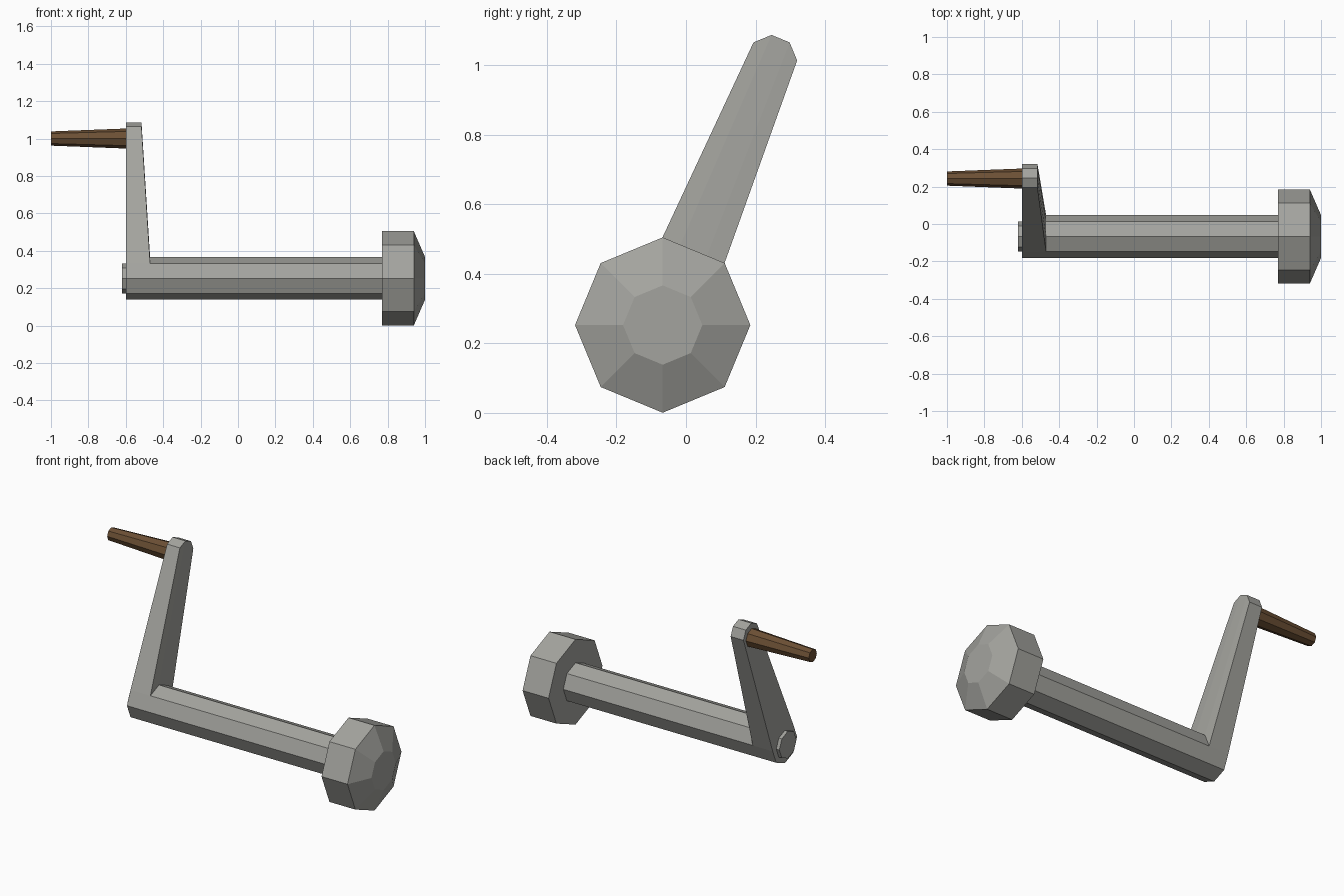
import bpy, bmesh
from math import cos, sin, tau

if "Cube" in bpy.data.objects:
    bpy.data.objects.remove(bpy.data.objects["Cube"])

SHAFT = (-0.067, 0.2525)  # y, z of the shaft axis
TIP = (0.246, 1.013)      # y, z of the arm end
GRIP = (0.243, 1.0)       # y, z of the handle axis
STEEL = ("steel", (0.37, 0.37, 0.345, 1))
WOOD = ("wood", (0.15, 0.08, 0.035, 1))


def ring(bm, x, r, centre):
    """Octagon of vertices around an axis along x."""
    return [bm.verts.new((x, centre[0] + r * cos(tau * i / 8), centre[1] + r * sin(tau * i / 8)))
            for i in range(8)]


def finish(bm, name, material):
    bmesh.ops.recalc_face_normals(bm, faces=bm.faces)
    mesh = bpy.data.meshes.new(name)
    bm.to_mesh(mesh)
    bm.free()
    obj = bpy.data.objects.new(name, mesh)
    bpy.context.collection.objects.link(obj)
    mat_name, colour = material
    mat = bpy.data.materials.get(mat_name) or bpy.data.materials.new(mat_name)
    mat.diffuse_color = colour
    mat.use_nodes = True
    mat.node_tree.nodes["Principled BSDF"].inputs["Base Color"].default_value = mat.diffuse_color
    mesh.materials.append(mat)
    return obj


def lathe(name, profile, centre, material=STEEL, caps=(True, True)):
    """Eight-sided solid through (x, radius) stations."""
    bm = bmesh.new()
    rings = [ring(bm, x, r, centre) for x, r in profile]
    for a, b in zip(rings, rings[1:]):
        for i in range(8):
            j = (i + 1) % 8
            bm.faces.new((a[i], a[j], b[j], b[i]))
    for cap, end in zip(caps, (rings[0], rings[-1])):
        if cap:
            bm.faces.new(end)
    return finish(bm, name, material)


# Tapered crank arm: hull around the shaft end and the small arm end
bm = bmesh.new()
for x, r, c in [(-0.6, 0.114, SHAFT), (-0.47, 0.114, SHAFT),
                (-0.6, 0.0735, TIP), (-0.516, 0.0735, TIP)]:
    ring(bm, x, r, c)
bmesh.ops.convex_hull(bm, input=bm.verts)
bmesh.ops.dissolve_limit(bm, angle_limit=0.01, verts=bm.verts, edges=bm.edges)
finish(bm, "crank_arm", STEEL)

# Shaft continues from the arm into the head
lathe("shaft", [(-0.47, 0.114), (0.77, 0.114)], SHAFT, caps=(False, False))

# Chamfered head
lathe("head", [(0.77, 0.252), (0.94, 0.252), (1.0, 0.114)], SHAFT)

# Small boss on the outer end of the shaft
lathe("end_boss", [(-0.62, 0.08), (-0.6, 0.08)], SHAFT, caps=(True, False))

# Wooden handle
lathe("handle", [(-1.0, 0.038), (-0.6, 0.0535)], GRIP, WOOD, caps=(True, False))
